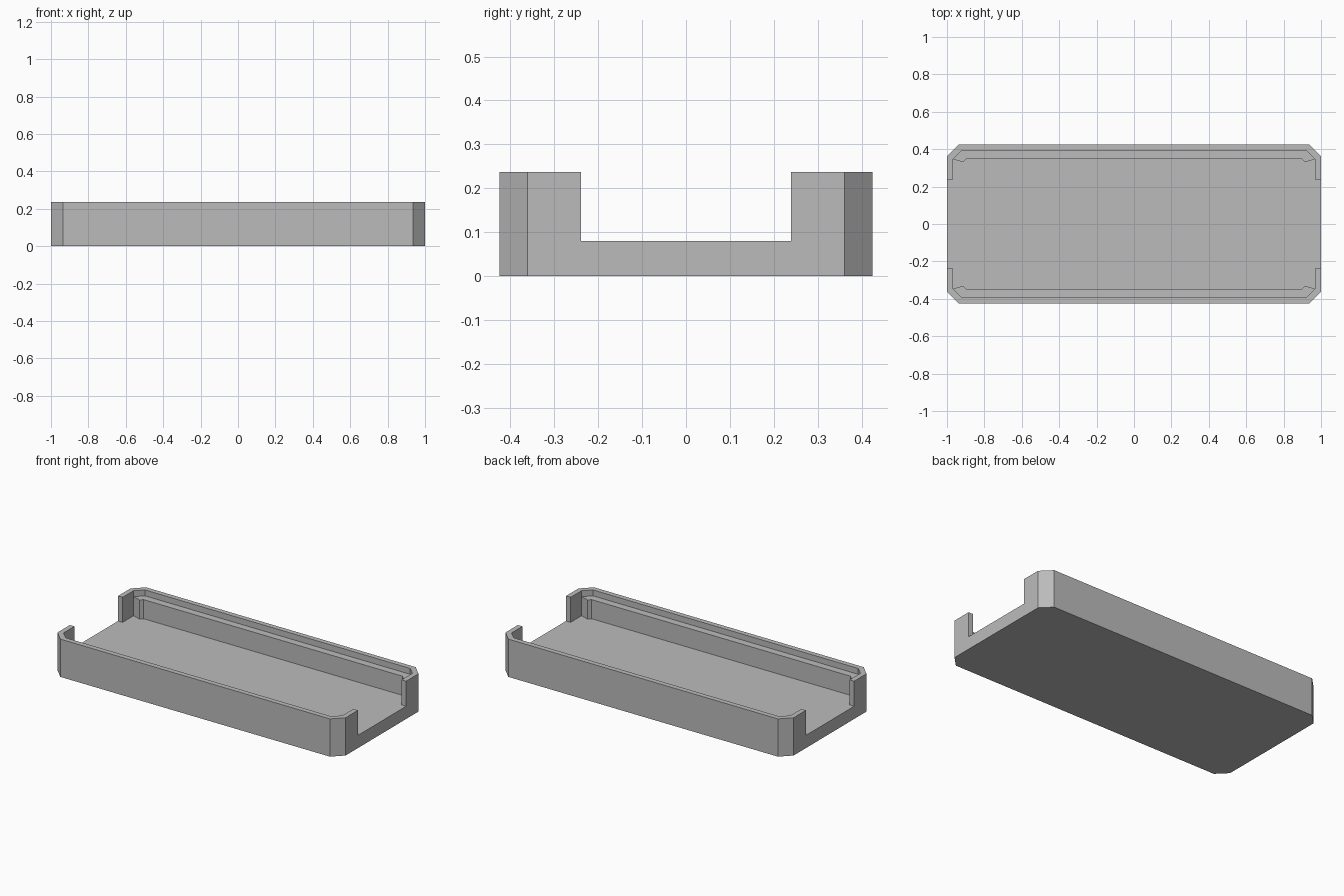
import bpy
import bmesh

cube = bpy.data.objects.get("Cube")
if cube:
    bpy.data.objects.remove(cube, do_unlink=True)

FLOOR, LEDGE, TOP = 0.08, 0.2, 0.237

grey = bpy.data.materials.new("plain grey")
grey.use_nodes = True
colour = (0.5, 0.5, 0.5, 1)
grey.diffuse_color = colour
grey.node_tree.nodes["Principled BSDF"].inputs["Base Color"].default_value = colour


def prism(name, corner, z0, z1):
    """Upright prism whose outline is one corner path mirrored to all four corners."""
    half = corner + [(-x, y) for x, y in reversed(corner)]
    outline = half + [(-x, -y) for x, y in half]
    bm = bmesh.new()
    base = bm.faces.new([bm.verts.new((x, y, z0)) for x, y in outline])
    top = bmesh.ops.extrude_face_region(bm, geom=[base])["geom"]
    verts = [v for v in top if isinstance(v, bmesh.types.BMVert)]
    bmesh.ops.translate(bm, verts=verts, vec=(0, 0, z1 - z0))
    bmesh.ops.recalc_face_normals(bm, faces=bm.faces)
    mesh = bpy.data.meshes.new(name)
    bm.to_mesh(mesh)
    bm.free()
    mesh.materials.append(grey)
    obj = bpy.data.objects.new(name, mesh)
    bpy.context.collection.objects.link(obj)
    return obj


# Solid block with chamfered corners
tray = prism("tray", [(1, 0.361), (0.936, 0.425)], 0, TOP)

cutters = [
    # Hollow between the thin rims, down to the ledges
    prism("rim_cutter", [(0.968, 0.347), (0.92, 0.393)], LEDGE, 0.4),
    # Hollow between the ledges, down to the floor, with small corner bumps
    prism("floor_cutter", [(0.968, 0.347), (0.914, 0.33), (0.898, 0.347)], FLOOR, 0.4),
    # Wide opening through both end walls
    prism("end_opening_cutter", [(1.2, 0.239)], FLOOR, 0.4),
]

bpy.context.view_layer.objects.active = tray
for cutter in cutters:
    cut = tray.modifiers.new(cutter.name, "BOOLEAN")
    cut.operation = "DIFFERENCE"
    cut.solver = "EXACT"
    cut.object = cutter
    bpy.ops.object.modifier_apply(modifier=cut.name)
    bpy.data.objects.remove(cutter, do_unlink=True)
